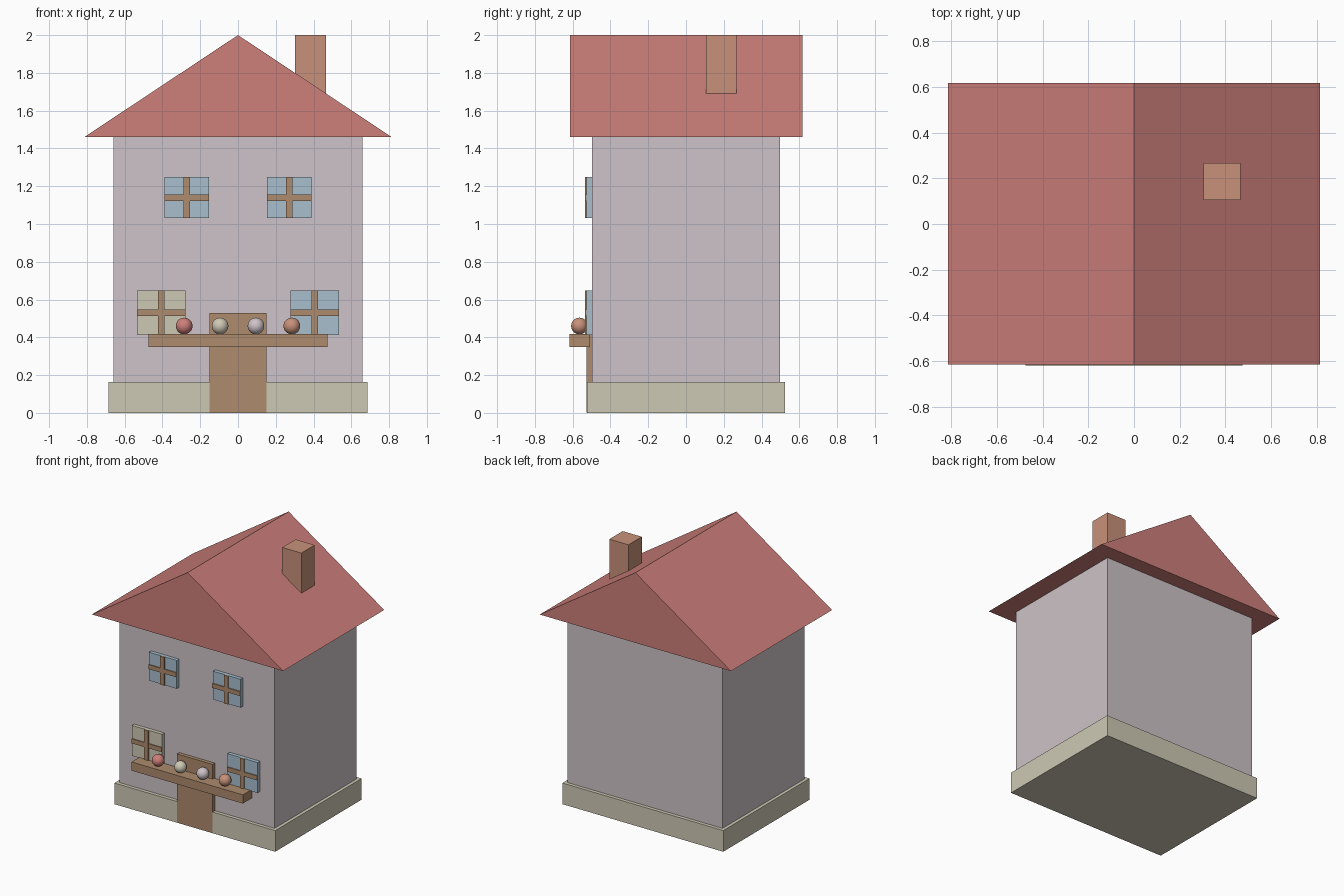
import bpy
import bmesh

cube = bpy.data.objects.get("Cube")
if cube:
    bpy.data.objects.remove(cube, do_unlink=True)


def material(name, rgb):
    """Flat material from 0-255 display values, stored as linear."""
    linear = [((c / 255 + 0.055) / 1.055) ** 2.4 for c in rgb]
    mat = bpy.data.materials.new(name)
    mat.use_nodes = True
    mat.diffuse_color = (*linear, 1)
    mat.node_tree.nodes["Principled BSDF"].inputs["Base Color"].default_value = (*linear, 1)
    return mat


ROOF = material("roof_red", (205, 127, 122))
WALL = material("wall_lilac", (206, 195, 200))
CREAM = material("cream_stone", (206, 201, 181))
BRICK = material("brick_orange", (200, 145, 122))
WOOD = material("wood_brown", (173, 139, 108))
GLASS = material("glass_blue", (167, 191, 206))


def add_object(name, bm, mat):
    bmesh.ops.recalc_face_normals(bm, faces=bm.faces[:])
    mesh = bpy.data.meshes.new(name)
    bm.to_mesh(mesh)
    bm.free()
    mesh.materials.append(mat)
    obj = bpy.data.objects.new(name, mesh)
    bpy.context.collection.objects.link(obj)
    return obj


def box(name, mat, x, y, z):
    """Box given as (low, high) along each axis."""
    bm = bmesh.new()
    bmesh.ops.create_cube(bm, size=1)
    for v in bm.verts:
        v.co = [lim[int(c > 0)] for c, lim in zip(v.co, (x, y, z))]
    return add_object(name, bm, mat)


def prism(name, mat, profile, y):
    """Front profile of (x, z) points extruded along y."""
    bm = bmesh.new()
    face = bm.faces.new([bm.verts.new((px, y[0], pz)) for px, pz in profile])
    new = bmesh.ops.extrude_face_region(bm, geom=[face])["geom"]
    for v in new:
        if isinstance(v, bmesh.types.BMVert):
            v.co.y = y[1]
    return add_object(name, bm, mat)


def ball(name, mat, center, radius):
    bm = bmesh.new()
    bmesh.ops.create_uvsphere(bm, u_segments=24, v_segments=14, radius=radius)
    bmesh.ops.translate(bm, verts=bm.verts[:], vec=center)
    for f in bm.faces:
        f.smooth = True
    return add_object(name, bm, mat)


def window(name, pane, cx, cz, w, h):
    """Pane with a cross of two wooden bars."""
    bar = 0.017
    x, z = (cx - w / 2, cx + w / 2), (cz - h / 2, cz + h / 2)
    box(name + "_pane", pane, x, (-0.526, -0.49), z)
    box(name + "_upright_bar", WOOD, (cx - bar, cx + bar), (-0.535, -0.52), z)
    box(name + "_cross_bar", WOOD, x, (-0.534, -0.52), (cz - bar, cz + bar))


# House shell
box("foundation", CREAM, (-0.685, 0.685), (-0.525, 0.525), (0, 0.163))
box("walls", WALL, (-0.66, 0.66), (-0.498, 0.498), (0.16, 1.462))
prism("roof", ROOF, [(-0.814, 1.46), (0.814, 1.46), (0, 2)], (-0.614, 0.616))
box("chimney", BRICK, (0.303, 0.466), (0.105, 0.267), (1.6, 2))

# Door and windows
box("door", WOOD, (-0.152, 0.152), (-0.526, -0.49), (0.002, 0.53))
for side, sign, lower_pane in (("right", -1, CREAM), ("left", 1, GLASS)):
    window("upper_" + side + "_window", GLASS, sign * 0.272, 1.14, 0.236, 0.218)
    window("lower_" + side + "_window", lower_pane, sign * 0.407, 0.53, 0.256, 0.234)

# Shelf with a row of balls
box("shelf", WOOD, (-0.474, 0.474), (-0.618, -0.507), (0.35, 0.417))
for i, mat in enumerate((ROOF, CREAM, WALL, BRICK)):
    ball("shelf_ball_%d" % (i + 1), mat, (-0.285 + 0.19 * i, -0.564, 0.46), 0.044)
